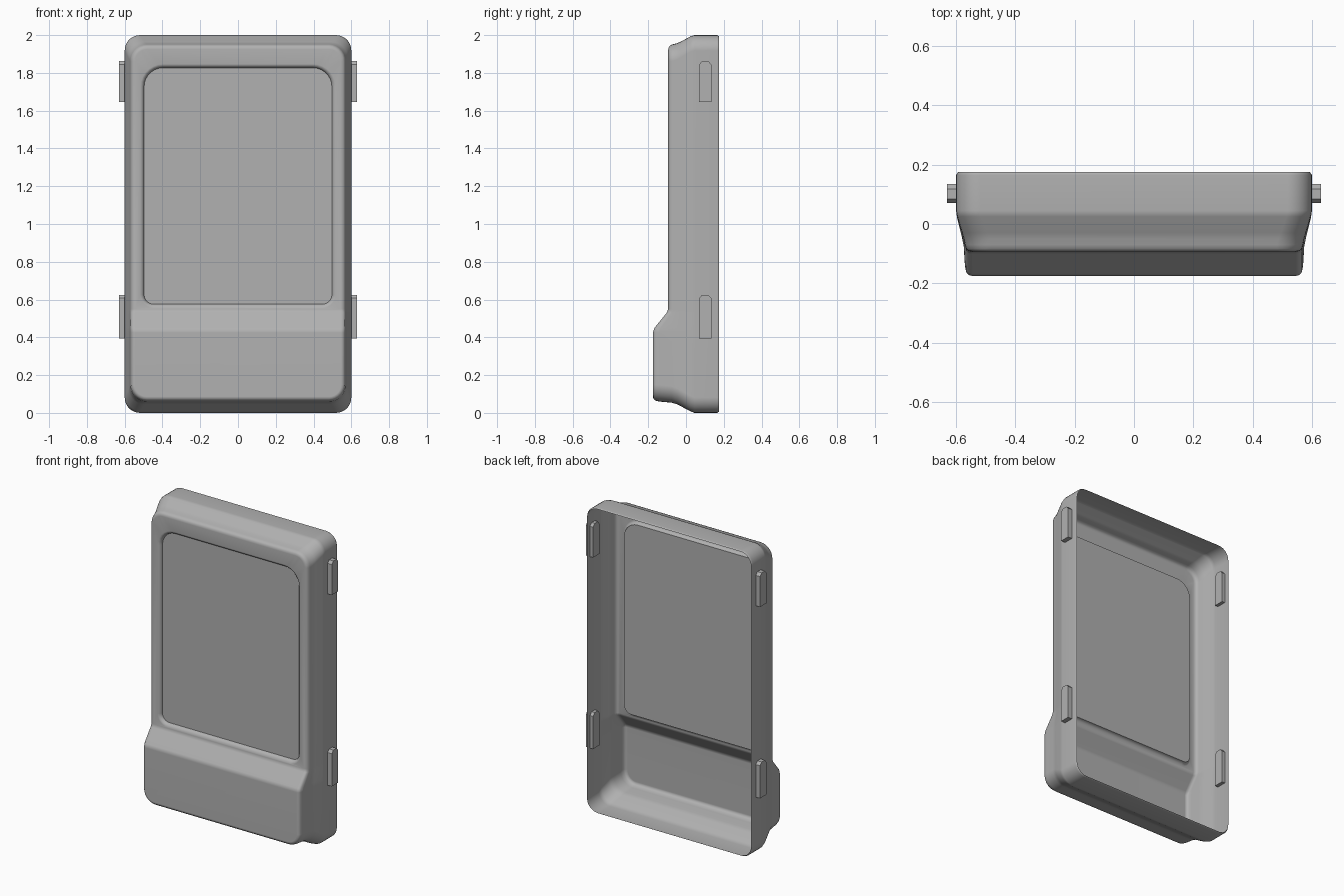
import bpy, bmesh, math

if "Cube" in bpy.data.objects:
    bpy.data.objects.remove(bpy.data.objects["Cube"])

# Heights along the chin step and how far each is blended toward the chin
STEP = [(0.425, 1.0), (0.45, 0.9), (0.53, 0.1), (0.55, 0.0)]

grey = bpy.data.materials.new("dark_grey")
grey.diffuse_color = (0.44, 0.44, 0.44, 1)
grey.use_nodes = True
grey.node_tree.nodes["Principled BSDF"].inputs["Base Color"].default_value = grey.diffuse_color


def outline(hx, z0, z1, r_top, r_bot, side=(), n=7):
    """Rounded rectangle in x/z, counter-clockwise from the right side."""
    pts = [(hx, z) for z in side]
    for i in range(n + 1):
        a = math.pi / 2 * i / n
        pts.append((hx - r_top + r_top * math.cos(a), z1 - r_top + r_top * math.sin(a)))
    pts += [(-x, z) for x, z in reversed(pts)]
    low = []
    for i in range(n + 1):
        a = math.pi / 2 * i / n
        low.append((-hx + r_bot - r_bot * math.cos(a), z0 + r_bot - r_bot * math.sin(a)))
    return pts + low + [(-x, z) for x, z in reversed(low)]


def window_ring(bm, y, g):
    """Screen opening outline at depth y, grown by g."""
    pts = outline(0.497 + g, 0.576 - g, 1.827 + g, 0.10 + g, 0.05 + g)
    return [bm.verts.new((x, y, z)) for x, z in pts]


def skin(bm, rings):
    for a, b in zip(rings, rings[1:]):
        for i in range(len(a)):
            j = (i + 1) % len(a)
            bm.faces.new((a[i], a[j], b[j], b[i]))


def finish(bm, name):
    bmesh.ops.recalc_face_normals(bm, faces=bm.faces[:])
    me = bpy.data.meshes.new(name)
    bm.to_mesh(me)
    bm.free()
    me.materials.append(grey)
    ob = bpy.data.objects.new(name, me)
    bpy.context.collection.objects.link(ob)
    return ob


def chin_blend(z):
    if z >= STEP[-1][0] - 1e-4:
        return 0.0
    for h, f in STEP:
        if z <= h + 1e-4:
            return f
    return 0.0


# Housing: thin open-backed shell, rings from back to front
# (y above step, y on chin, half x, z0, z1, radius)
sections = [
    (0.175, 0.175, 0.593, 0.007, 1.993, 0.075),
    (0.165, 0.165, 0.600, 0.000, 2.000, 0.082),
    (0.045, 0.045, 0.600, 0.000, 2.000, 0.082),
    (0.025, 0.020, 0.596, 0.010, 1.994, 0.082),
    (-0.030, -0.045, 0.580, 0.045, 1.964, 0.085),
    (-0.050, -0.075, 0.574, 0.054, 1.956, 0.088),
    (-0.070, -0.140, 0.570, 0.060, 1.951, 0.088),
    (-0.084, -0.162, 0.566, 0.065, 1.946, 0.084),
    (-0.091, -0.172, 0.557, 0.074, 1.937, 0.075),
    (-0.094, -0.175, 0.545, 0.086, 1.925, 0.063),
]
bm = bmesh.new()
rings = []
for yu, yl, hx, z0, z1, r in sections:
    pts = outline(hx, z0, z1, r, r, [h for h, f in STEP])
    rings.append([bm.verts.new((x, yu + (yl - yu) * chin_blend(z), z)) for x, z in pts])
skin(bm, rings)

# Chin front and its sloped step
front = rings[-1]
k = len(STEP)
half = 2 * (k + 8)                      # points on the upper half of the ring
for i in range(k - 1):
    bm.faces.new((front[i], front[i + 1], front[half - 2 - i], front[half - 1 - i]))
bm.faces.new(front[half - 1:] + [front[0]])

# Bezel around the screen, then the rounded lip of the opening
lip = [window_ring(bm, y, g) for y, g in
       ((-0.094, 0.020), (-0.089, 0.009), (-0.080, 0.002), (-0.070, 0.0))]
skin(bm, lip)
edges = []
for loop in (front[k - 1:half - k + 1], lip[0]):
    for i, v in enumerate(loop):
        w = loop[(i + 1) % len(loop)]
        edges.append(bm.edges.get((v, w)) or bm.edges.new((v, w)))
bmesh.ops.triangle_fill(bm, edges=edges, use_beauty=True, normal=(0, -1, 0))
housing = finish(bm, "housing")
chin = max(housing.data.polygons, key=lambda p: p.area if p.center.y < -0.17 else 0)
if chin.normal.y > 0:
    housing.data.flip_normals()
bpy.ops.object.select_all(action='DESELECT')
housing.select_set(True)
bpy.context.view_layer.objects.active = housing
bpy.ops.object.shade_smooth_by_angle(angle=math.radians(60))
weighted = housing.modifiers.new("weighted", 'WEIGHTED_NORMAL')
weighted.keep_sharp = True

# Screen panel
bm = bmesh.new()
bm.faces.new(window_ring(bm, -0.070, 0.0))
screen = finish(bm, "screen")
if screen.data.polygons[0].normal.y > 0:
    screen.data.flip_normals()

# Side clips with chamfered tops, poking slightly through the wall
for side, label in ((-1, "left"), (1, "right")):
    for z0, z1, level in ((1.645, 1.862, "upper"), (0.393, 0.625, "lower")):
        bm = bmesh.new()
        profile = [(0.07, z0), (0.135, z0), (0.135, z1 - 0.018), (0.118, z1),
                   (0.085, z1), (0.07, z1 - 0.018)]
        loops = [[bm.verts.new((side * x, y, z)) for y, z in profile] for x in (0.578, 0.63)]
        skin(bm, loops)
        bm.faces.new(loops[0])
        bm.faces.new(loops[1])
        finish(bm, f"clip_{label}_{level}")
